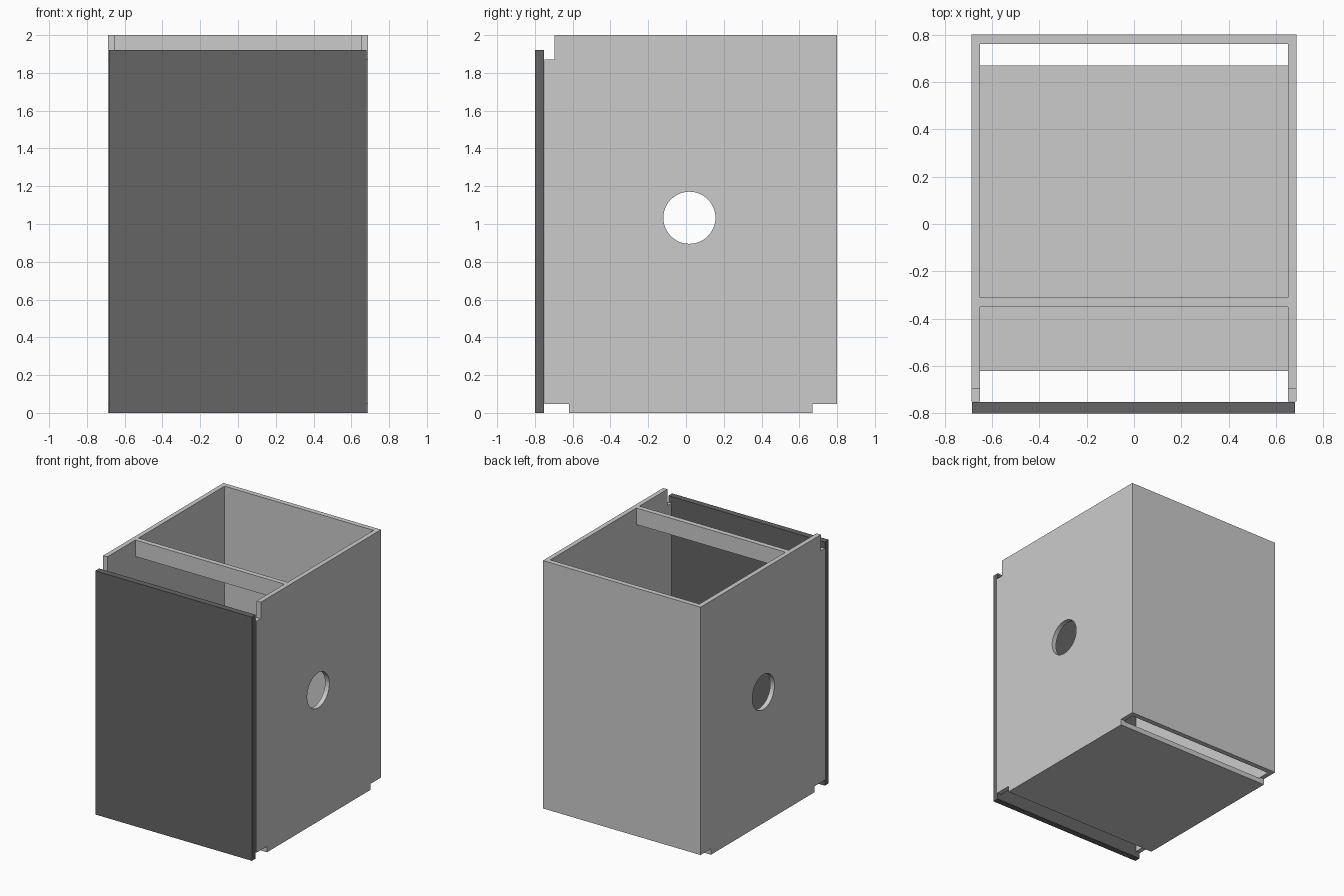
import bpy, bmesh
from math import pi

if "Cube" in bpy.data.objects:
    bpy.data.objects.remove(bpy.data.objects["Cube"])

HALF_W, INNER = 0.687, 0.65


def box(name, x, y, z):
    """Box from (min, max) ranges."""
    bpy.ops.mesh.primitive_cube_add(
        size=1, location=[(a + b) / 2 for a, b in (x, y, z)])
    ob = bpy.context.object
    ob.name = name
    ob.scale = [b - a for a, b in (x, y, z)]
    bpy.ops.object.transform_apply(location=False, rotation=False, scale=True)
    return ob


def extrude_profile(name, points, x0, x1):
    """Extrude a (y, z) outline along x."""
    bm = bmesh.new()
    face = bm.faces.new([bm.verts.new((x0, y, z)) for y, z in points])
    out = bmesh.ops.extrude_face_region(bm, geom=[face])
    moved = [v for v in out["geom"] if isinstance(v, bmesh.types.BMVert)]
    bmesh.ops.translate(bm, verts=moved, vec=(x1 - x0, 0, 0))
    bmesh.ops.recalc_face_normals(bm, faces=bm.faces)
    mesh = bpy.data.meshes.new(name)
    bm.to_mesh(mesh)
    bm.free()
    ob = bpy.data.objects.new(name, mesh)
    bpy.context.collection.objects.link(ob)
    return ob


# Side panels: notched at the top front and at both bottom corners
outline = [(-0.62, 0), (0.67, 0), (0.67, 0.047), (0.8, 0.047), (0.8, 2),
           (-0.697, 2), (-0.697, 1.87), (-0.75, 1.87), (-0.75, 0.047), (-0.62, 0.047)]
sides = [extrude_profile("right_side_panel", outline, INNER, HALF_W),
         extrude_profile("left_side_panel", outline, -HALF_W, -INNER)]

# Round pass-through hole cut in both sides
bpy.ops.mesh.primitive_cylinder_add(vertices=48, radius=0.138, depth=2,
                                    location=(0, 0.018, 1.033), rotation=(0, pi / 2, 0))
cutter = bpy.context.object
cutter.name = "hole_cutter"
cutter.hide_render = True
for side in sides:
    mod = side.modifiers.new("hole", "BOOLEAN")
    mod.object = cutter
    mod.operation = "DIFFERENCE"
    mod.solver = "EXACT"
    bpy.context.view_layer.objects.active = side
    bpy.ops.object.modifier_apply(modifier=mod.name)
bpy.data.objects.remove(cutter)

# Panels spanning between the sides
span = (-INNER, INNER)
box("back_panel", span, (0.76, 0.8), (0.047, 2))
box("bottom_panel", span, (-0.62, 0.67), (0, 0.04))
box("top_rail", span, (-0.35, -0.31), (1.87, 2))

# Dark front
front = box("front_panel", (-0.684, 0.681), (-0.8, -0.752), (0, 1.92))
dark = bpy.data.materials.new("dark_grey")
dark.diffuse_color = (0.13, 0.13, 0.13, 1)
dark.use_nodes = True
dark.node_tree.nodes["Principled BSDF"].inputs["Base Color"].default_value = dark.diffuse_color
front.data.materials.append(dark)
